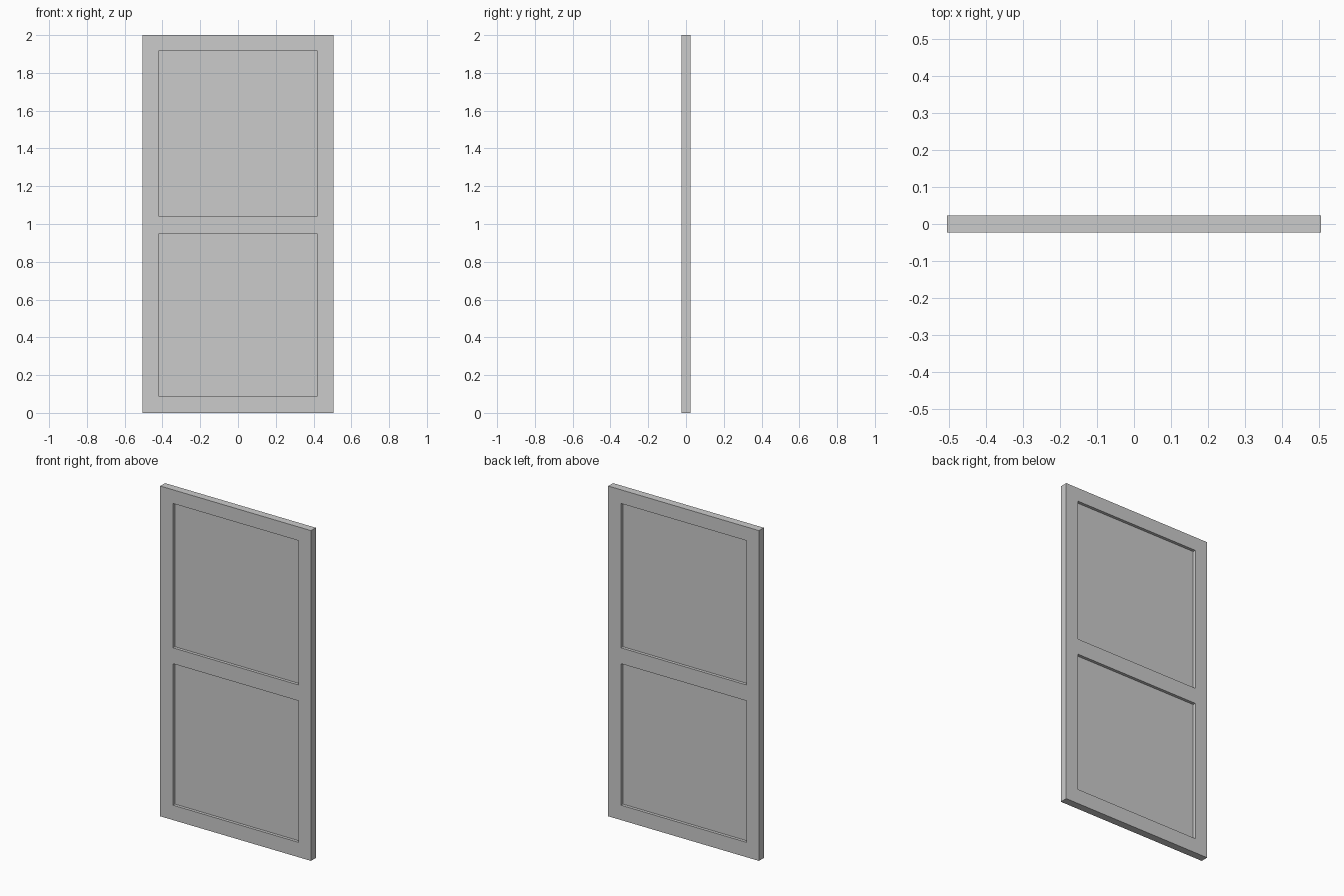
import bpy

if "Cube" in bpy.data.objects:
    bpy.data.objects.remove(bpy.data.objects["Cube"])

WIDTH, HEIGHT, THICK = 1.01, 2.0, 0.046
PANEL_WIDTH = 0.84
PANEL_HALF_THICK = 0.005
PANELS = [(0.09, 0.947), (1.043, 1.917)]   # bottom and top z of each panel


def box(name, size, location):
    bpy.ops.mesh.primitive_cube_add(size=1, location=location)
    obj = bpy.context.object
    obj.name = name
    obj.scale = size
    bpy.ops.object.transform_apply(location=True, rotation=False, scale=True)
    return obj


# Door slab
door = box("door_slab", (WIDTH, THICK, HEIGHT), (0, 0, HEIGHT / 2))

# Recessed panels, cut into both faces
cutters = []
for z0, z1 in PANELS:
    for side in (-1, 1):
        depth = 0.1
        y = side * (PANEL_HALF_THICK + depth / 2)
        cutter = box("recess_cutter", (PANEL_WIDTH, depth, z1 - z0), (0, y, (z0 + z1) / 2))
        cutter.hide_render = True
        mod = door.modifiers.new("recess", 'BOOLEAN')
        mod.operation = 'DIFFERENCE'
        mod.solver = 'EXACT'
        mod.object = cutter
        cutters.append(cutter)

# Apply the cuts and remove the helpers
bpy.ops.object.select_all(action='DESELECT')
door.select_set(True)
bpy.context.view_layer.objects.active = door
for mod in list(door.modifiers):
    bpy.ops.object.modifier_apply(modifier=mod.name)
for cutter in cutters:
    bpy.data.objects.remove(cutter)
